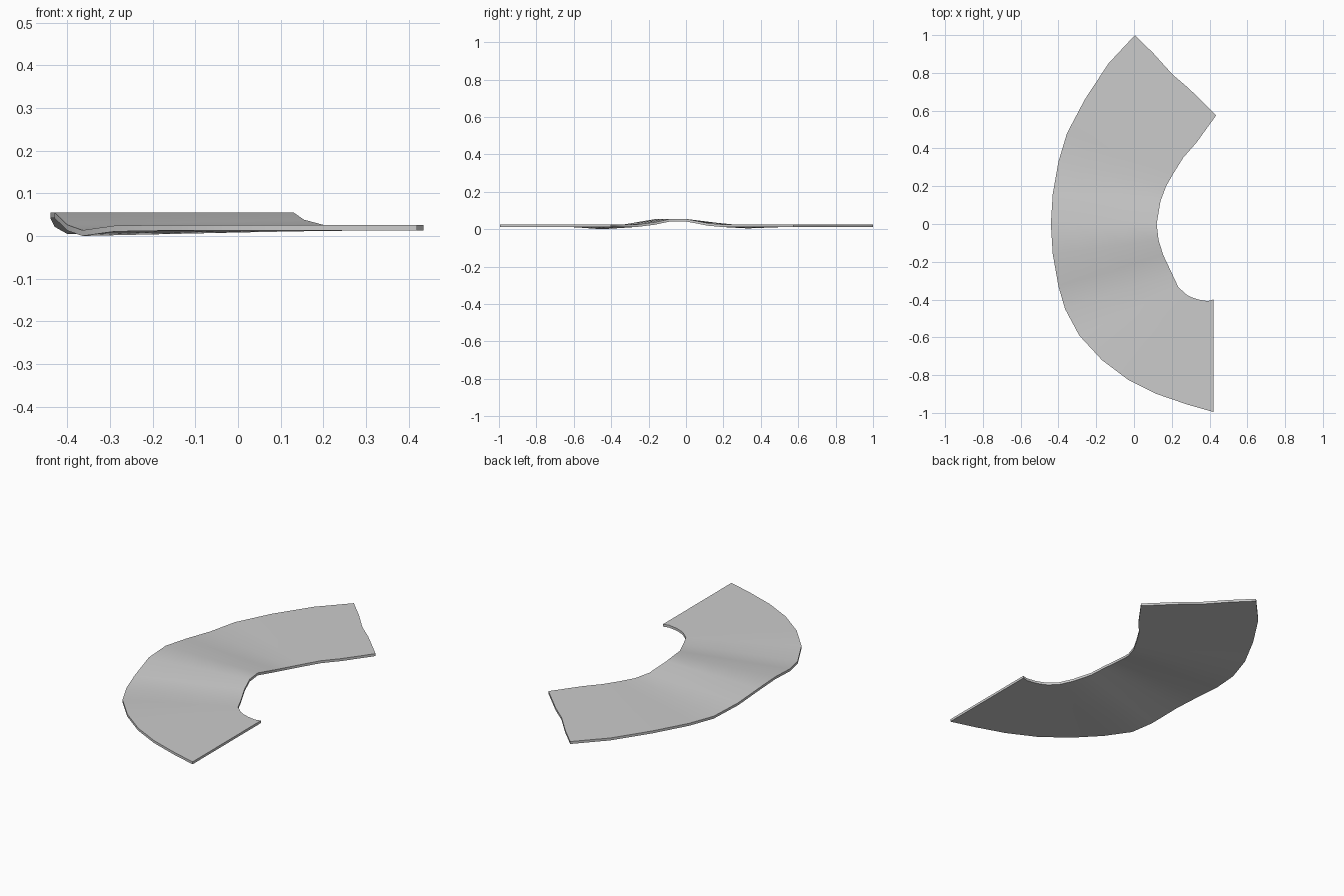
import bpy, bmesh

if "Cube" in bpy.data.objects:
    bpy.data.objects.remove(bpy.data.objects["Cube"])

THICK = 0.0135
COLS = [0.0, 0.23, 0.46, 0.67, 1.0]

# Matching outer and inner edge points (x, y, top height), from the back end to the front end
outer = [(0.005, 1.0, .028), (-.135, .85, .028), (-.26, .66, .028), (-.355, .48, .026),
         (-.40, .33, .02), (-.43, .16, .037), (-.44, 0, .057), (-.43, -.16, .057),
         (-.40, -.33, .028), (-.365, -.45, .0155), (-.29, -.59, .026), (-.17, -.72, .028),
         (-.03, -.825, .028), (.12, -.90, .028), (.28, -.955, .028), (.42, -.995, .028)]
inner = [(.435, .575, .028), (.33, .43, .028), (.26, .35, .028), (.21, .27, .027),
         (.17, .20, .027), (.14, .12, .034), (.12, 0, .057), (.13, -.085, .057),
         (.155, -.165, .04), (.20, -.26, .028), (.235, -.335, .028), (.28, -.375, .028),
         (.31, -.39, .028), (.34, -.40, .028), (.39, -.408, .028), (.42, -.40, .028)]

bm = bmesh.new()
top, bottom = [], []
for i, (a, b) in enumerate(zip(outer, inner)):
    rt, rb = [], []
    for k, t in enumerate(COLS):
        x, y, z = (p + (q - p) * t for p, q in zip(a, b))
        if i == 0 and k == 2:      # slight kink in the back end
            y -= 0.012
        rt.append(bm.verts.new((x, y, z)))
        rb.append(bm.verts.new((x, y, z - THICK)))
    top.append(rt)
    bottom.append(rb)

# Upper and lower surfaces
n, m = len(outer), len(COLS)
for i in range(n - 1):
    for k in range(m - 1):
        for g in (top, bottom):
            bm.faces.new((g[i][k], g[i + 1][k], g[i + 1][k + 1], g[i][k + 1]))

# Thin rim all round
rim = ([(i, 0) for i in range(n)] + [(n - 1, k) for k in range(1, m)] +
       [(i, m - 1) for i in range(n - 2, -1, -1)] + [(0, k) for k in range(m - 2, 0, -1)])
for (i, k), (j, l) in zip(rim, rim[1:] + rim[:1]):
    bm.faces.new((top[i][k], top[j][l], bottom[j][l], bottom[i][k]))

bmesh.ops.recalc_face_normals(bm, faces=bm.faces)
low = min(v.co.z for v in bm.verts)
bmesh.ops.translate(bm, verts=bm.verts, vec=(0, 0, -low))
mesh = bpy.data.meshes.new("curved_road")
bm.to_mesh(mesh)
bm.free()

road = bpy.data.objects.new("curved_road", mesh)
bpy.context.collection.objects.link(road)
bpy.context.view_layer.objects.active = road
road.select_set(True)
bpy.ops.object.shade_smooth_by_angle()
